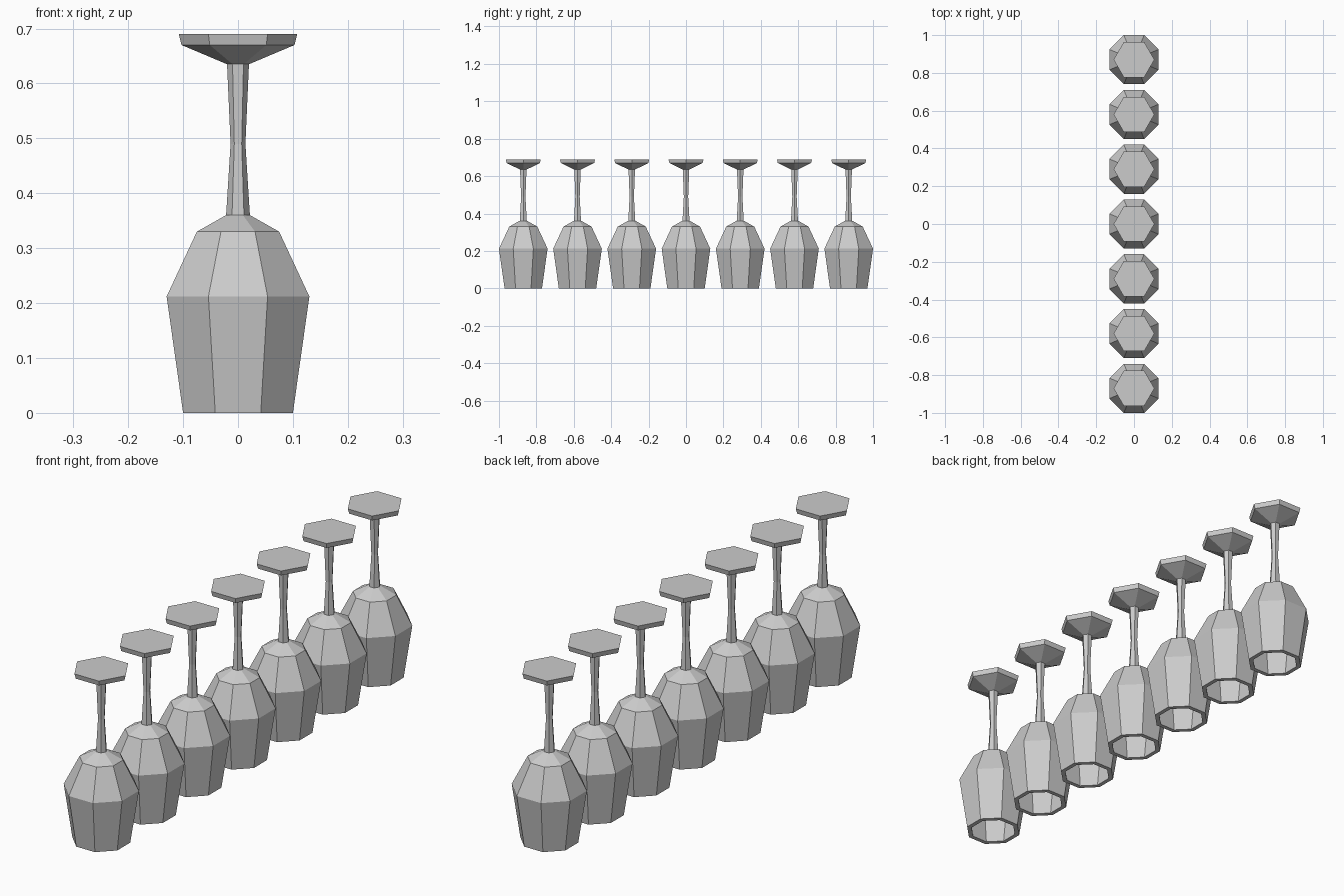
import bpy
import bmesh
from math import cos, sin, pi

cube = bpy.data.objects.get("Cube")
if cube:
    bpy.data.objects.remove(cube, do_unlink=True)

COUNT, SPACING = 7, 0.29

grey = bpy.data.materials.new("light grey glass")
grey.use_nodes = True
colour = (0.6, 0.6, 0.6, 1)
grey.diffuse_color = colour
grey.node_tree.nodes["Principled BSDF"].inputs["Base Color"].default_value = colour


def lathe(name, profile, sides, turn=0.0, y=0.0):
    """Flat-sided turned part from (radius, height) rings, capped at both ends."""
    bm = bmesh.new()
    rings = []
    for r, z in profile:
        angles = [turn + 2 * pi * i / sides for i in range(sides)]
        rings.append([bm.verts.new((r * cos(a), r * sin(a), z)) for a in angles])
    for low, high in zip(rings, rings[1:]):
        for i in range(sides):
            j = (i + 1) % sides
            bm.faces.new((low[i], low[j], high[j], high[i]))
    bm.faces.new(rings[0])
    bm.faces.new(rings[-1])
    bmesh.ops.recalc_face_normals(bm, faces=bm.faces)
    mesh = bpy.data.meshes.new(name)
    bm.to_mesh(mesh)
    bm.free()
    mesh.materials.append(grey)
    obj = bpy.data.objects.new(name, mesh)
    obj.location.y = y
    bpy.context.collection.objects.link(obj)
    return obj


# Octagonal bowl: inner wall up from its closed end, round the rim, up the outside
OCT = 1 / cos(pi / 8)
bowl = [(0.03, 0.335), (0.06, 0.318), (0.112, 0.212), (0.083, 0),
        (0.1, 0), (0.13, 0.212), (0.075, 0.33), (0.022, 0.36)]
bowl = [(r * OCT, z) for r, z in bowl]

# Hexagonal waisted stem and flared foot
stem = [(0.022, 0.355), (0.0135, 0.49), (0.02, 0.636)]
foot = [(0.02, 0.635), (0.103, 0.67), (0.108, 0.69)]

# Row of upside-down glasses
for n in range(COUNT):
    y = (n - (COUNT - 1) / 2) * SPACING
    lathe(f"bowl_{n + 1}", bowl, 8, pi / 8, y)
    lathe(f"stem_{n + 1}", stem, 6, 0, y)
    lathe(f"foot_{n + 1}", foot, 6, 0, y)
